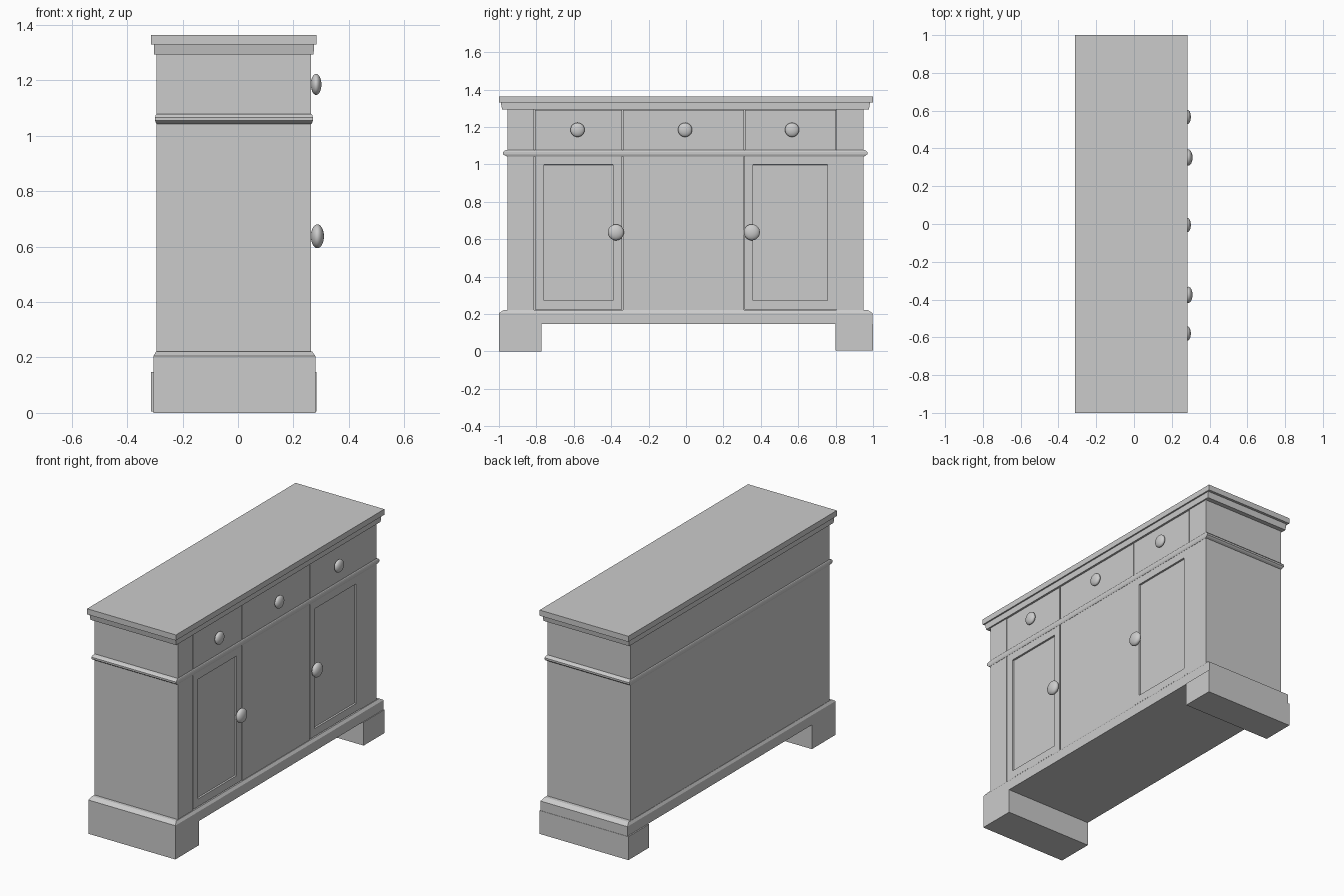
import bpy, bmesh

if "Cube" in bpy.data.objects:
    bpy.data.objects.remove(bpy.data.objects["Cube"])


def make(name, bm):
    bmesh.ops.recalc_face_normals(bm, faces=bm.faces)
    me = bpy.data.meshes.new(name)
    bm.to_mesh(me)
    bm.free()
    ob = bpy.data.objects.new(name, me)
    bpy.context.collection.objects.link(ob)
    return ob


def loft(name, sections):
    """Stack rectangular sections (z, x0, x1, y0, y1) into a closed solid."""
    bm = bmesh.new()
    rings = [[bm.verts.new((x, y, z)) for x, y in ((x0, y0), (x1, y0), (x1, y1), (x0, y1))]
             for z, x0, x1, y0, y1 in sections]
    for a, b in zip(rings, rings[1:]):
        for i in range(4):
            j = (i + 1) % 4
            bm.faces.new((a[i], a[j], b[j], b[i]))
    bm.faces.new(rings[0][::-1])
    bm.faces.new(rings[-1])
    return make(name, bm)


def box(name, x0, x1, y0, y1, z0, z1):
    return loft(name, [(z0, x0, x1, y0, y1), (z1, x0, x1, y0, y1)])


def door(name, y0, y1, z0, z1):
    """Front slab with a recessed centre panel."""
    ob = box(name, CORE, FRONT, y0, y1, z0, z1)
    bm = bmesh.new()
    bm.from_mesh(ob.data)
    face = max(bm.faces, key=lambda f: f.calc_center_median().x)
    bmesh.ops.inset_region(bm, faces=[face], thickness=0.066)
    bmesh.ops.inset_region(bm, faces=[face], thickness=0.001, depth=-0.011)
    bm.to_mesh(ob.data)
    bm.free()


def knob(name, y, z, r, half):
    bpy.ops.mesh.primitive_uv_sphere_add(segments=24, ring_count=16, radius=1,
                                         location=(FRONT - 0.001 + half, y, z))
    ob = bpy.context.object
    ob.name = name
    ob.scale = (half, r, r)
    bpy.ops.object.shade_smooth()


CORE, FRONT = 0.25, 0.264
GAP = 0.003

# Carcass behind the front panels
box("carcass", -0.294, CORE, -0.955, 0.95, 0.16, 1.31)

# Front: outer stiles, doors, fixed centre panel and drawers
box("left_stile", CORE, FRONT, -0.955, -0.81 - GAP, 0.2, 1.31)
box("right_stile", CORE, FRONT, 0.805, 0.95, 0.2, 1.31)
door("left_door", -0.81 + GAP, -0.34 - GAP, 0.225, 1.045)
door("right_door", 0.312, 0.804, 0.225, 1.045)
box("centre_panel", CORE, FRONT, -0.34 + GAP, 0.311, 0.2, 1.05)
for side, y0, y1 in (("left", -0.81 + GAP, -0.34 - GAP),
                     ("centre", -0.34 + GAP, 0.312 - GAP),
                     ("right", 0.312 + GAP, 0.805 - GAP)):
    box(side + "_drawer", CORE, FRONT, y0, y1, 1.075, 1.29)

# Rounded waist moulding
loft("waist_moulding", [(1.043, -0.294, 0.265, -0.957, 0.952),
                        (1.048, -0.297, 0.268, -0.97, 0.962),
                        (1.055, -0.299, 0.270, -0.979, 0.97),
                        (1.066, -0.299, 0.270, -0.979, 0.97),
                        (1.074, -0.297, 0.268, -0.97, 0.962),
                        (1.078, -0.294, 0.265, -0.957, 0.952)])

# Stepped top
loft("cornice", [(1.293, -0.303, 0.273, -0.983, 0.978),
                 (1.331, -0.304, 0.274, -0.99, 0.984)])
box("top_board", -0.313, 0.283, -1.0, 1.0, 1.33, 1.364)

# Plinth with chamfered upper edge
loft("plinth", [(0.147, -0.305, 0.279, -1.0, 0.998),
                (0.205, -0.305, 0.279, -1.0, 0.998),
                (0.221, -0.296, 0.268, -0.975, 0.972)])

# Feet run the full depth
box("left_foot", -0.305, 0.279, -1.0, -0.772, 0.0, 0.15)
box("right_foot", -0.313, 0.284, 0.80, 1.0, 0.005, 0.147)

# Knobs
for i, y in enumerate((-0.58, -0.005, 0.567)):
    knob("drawer_knob_%d" % (i + 1), y, 1.185, 0.038, 0.019)
for side, y in (("left", -0.375), ("right", 0.352)):
    knob(side + "_door_knob", y, 0.637, 0.043, 0.0235)
